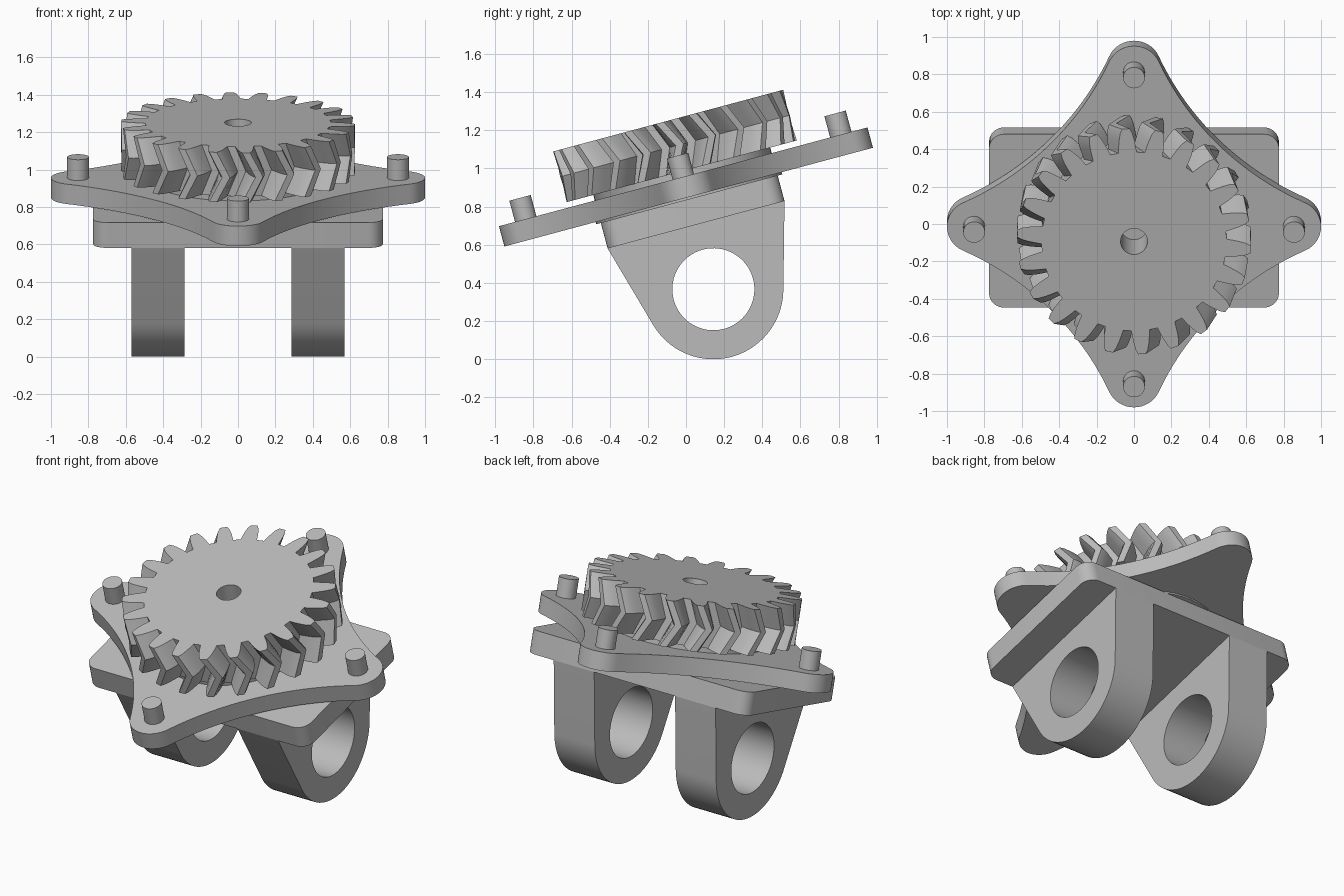
import bpy, bmesh, math
from mathutils import Matrix

if "Cube" in bpy.data.objects:
    bpy.data.objects.remove(bpy.data.objects["Cube"])

# Everything is designed in a flat frame, then tilted 15 degrees about x
TILT = Matrix.Translation((0, 0.014, 0.85)) @ Matrix.Rotation(math.radians(15), 4, 'X')
# Sideways frame: profile x -> depth, profile y -> height, extrusion -> width
SIDE = Matrix(((0, 0, 1, 0), (1, 0, 0, 0), (0, 1, 0, 0), (0, 0, 0, 1)))

grey = bpy.data.materials.new("mid_grey")
grey.diffuse_color = (0.5, 0.5, 0.5, 1)
grey.use_nodes = True
grey.node_tree.nodes["Principled BSDF"].inputs["Base Color"].default_value = grey.diffuse_color


def arc(cx, cy, r, a0, a1, n):
    """Points on an arc, angles in degrees."""
    out = []
    for i in range(n + 1):
        a = math.radians(a0 + (a1 - a0) * i / n)
        out.append((cx + r * math.cos(a), cy + r * math.sin(a)))
    return out


def circle(r, n=48, cx=0, cy=0):
    return arc(cx, cy, r, 0, 360, n)[:-1]


def prism(name, outline, levels, frame=None):
    """Solid from a counter-clockwise outline; levels are (height, twist degrees)."""
    bm = bmesh.new()
    rings = []
    for z, twist in levels:
        c, s = math.cos(math.radians(twist)), math.sin(math.radians(twist))
        rings.append([bm.verts.new((x * c - y * s, x * s + y * c, z)) for x, y in outline])
    n = len(outline)
    for lo, hi in zip(rings, rings[1:]):
        for i in range(n):
            j = (i + 1) % n
            bm.faces.new((lo[i], lo[j], hi[j], hi[i]))
    bm.faces.new(rings[0][::-1])
    bm.faces.new(rings[-1])
    mesh = bpy.data.meshes.new(name)
    bm.to_mesh(mesh)
    bm.free()
    mesh.materials.append(grey)
    ob = bpy.data.objects.new(name, mesh)
    bpy.context.collection.objects.link(ob)
    ob.matrix_world = TILT @ (frame or Matrix())
    return ob


def activate(ob):
    bpy.ops.object.select_all(action='DESELECT')
    ob.select_set(True)
    bpy.context.view_layer.objects.active = ob


def drill(ob, outline, z0, z1, frame=None):
    """Cut a straight hole and discard the cutter."""
    cutter = prism("cutter", outline, [(z0, 0), (z1, 0)], frame)
    cutter.hide_render = True
    bpy.context.view_layer.update()
    mod = ob.modifiers.new("hole", 'BOOLEAN')
    mod.operation = 'DIFFERENCE'
    mod.solver = 'EXACT'
    mod.object = cutter
    activate(ob)
    bpy.ops.object.modifier_apply(modifier=mod.name)
    bpy.data.objects.remove(cutter)


parts = []

# Pad with rounded corners
W, D, R = 0.775, 0.48, 0.08
pad = []
for sx, sy, a in ((1, 1, 0), (-1, 1, 90), (-1, -1, 180), (1, -1, 270)):
    pad += arc(sx * (W - R), sy * (D - R), R, a, a + 90, 8)
parts.append(prism("pad", pad, [(-0.15, 0), (-0.01, 0)]))

# Thin swivel disc between pad and star plate
parts.append(prism("swivel_disc", circle(0.505, 64), [(-0.012, 0), (0, 0)]))

# Two lugs: tapered down to a rounded eye with a bore
EYE, RAD, TOP = -0.5, 0.367, -0.15
h = TOP - EYE
tangent = math.degrees(math.atan2(h, D) - math.acos(RAD / math.hypot(D, h)))
lug = [(D, TOP), (-D, TOP)] + arc(0, EYE, RAD, 180 - tangent, 360 + tangent, 40)
for name, x0 in (("lug_left", -0.57), ("lug_right", 0.285)):
    ob = prism(name, lug, [(x0, 0), (x0 + 0.285, 0)], SIDE)
    drill(ob, circle(0.215, 64, 0, EYE), x0 - 0.1, x0 + 0.385, SIDE)
    parts.append(ob)

# Four-pointed star plate: rounded tips joined by concave arcs
PIN, TIP, C = 0.855, 0.145, 1.568
hollow = math.hypot(C - PIN, C) - TIP
ta = math.degrees(math.atan2(C, C - PIN))
quarter = arc(PIN, 0, TIP, -ta, ta, 16) + arc(C, C, hollow, 180 + ta, 270 - ta, 20)[1:-1]
star = []
for k in range(4):
    for x, y in quarter:
        for _ in range(k):
            x, y = -y, x
        star.append((x, y))
parts.append(prism("star_plate", star, [(0, 0), (0.11, 0)]))

# Locating pins on the tips
for k, name in enumerate(("pin_right", "pin_back", "pin_left", "pin_front")):
    a = math.pi / 2 * k
    pin = circle(0.058, 32, PIN * math.cos(a), PIN * math.sin(a))
    parts.append(prism(name, pin, [(0.105, 0), (0.225, 0)]))

# Spacer under the gear
spacer = prism("gear_spacer", circle(0.48, 64), [(0.11, 0), (0.14, 0)])
drill(spacer, circle(0.072, 32), 0.05, 0.2)
parts.append(spacer)

# Herringbone gear: curved tooth flanks, twisted to a V at mid height
TEETH = 22
flank = [(0.495, 5.7), (0.53, 4.9), (0.565, 4.1), (0.6, 3.1), (0.625, 1.9)]
tooth = [(r, -a) for r, a in flank] + [(r, a) for r, a in reversed(flank)]
gear_outline = []
for k in range(TEETH):
    for r, a in tooth:
        t = math.radians(94 + 360 / TEETH * k + a)
        gear_outline.append((r * math.cos(t), r * math.sin(t)))
gear = prism("herringbone_gear", gear_outline, [(0.14, 0), (0.2775, 6.5), (0.415, 0)])
drill(gear, circle(0.072, 32), 0.05, 0.5)
parts.append(gear)

# Smooth curved walls, keep edges crisp
for ob in parts:
    activate(ob)
    bpy.ops.object.shade_smooth_by_angle(angle=math.radians(25))
